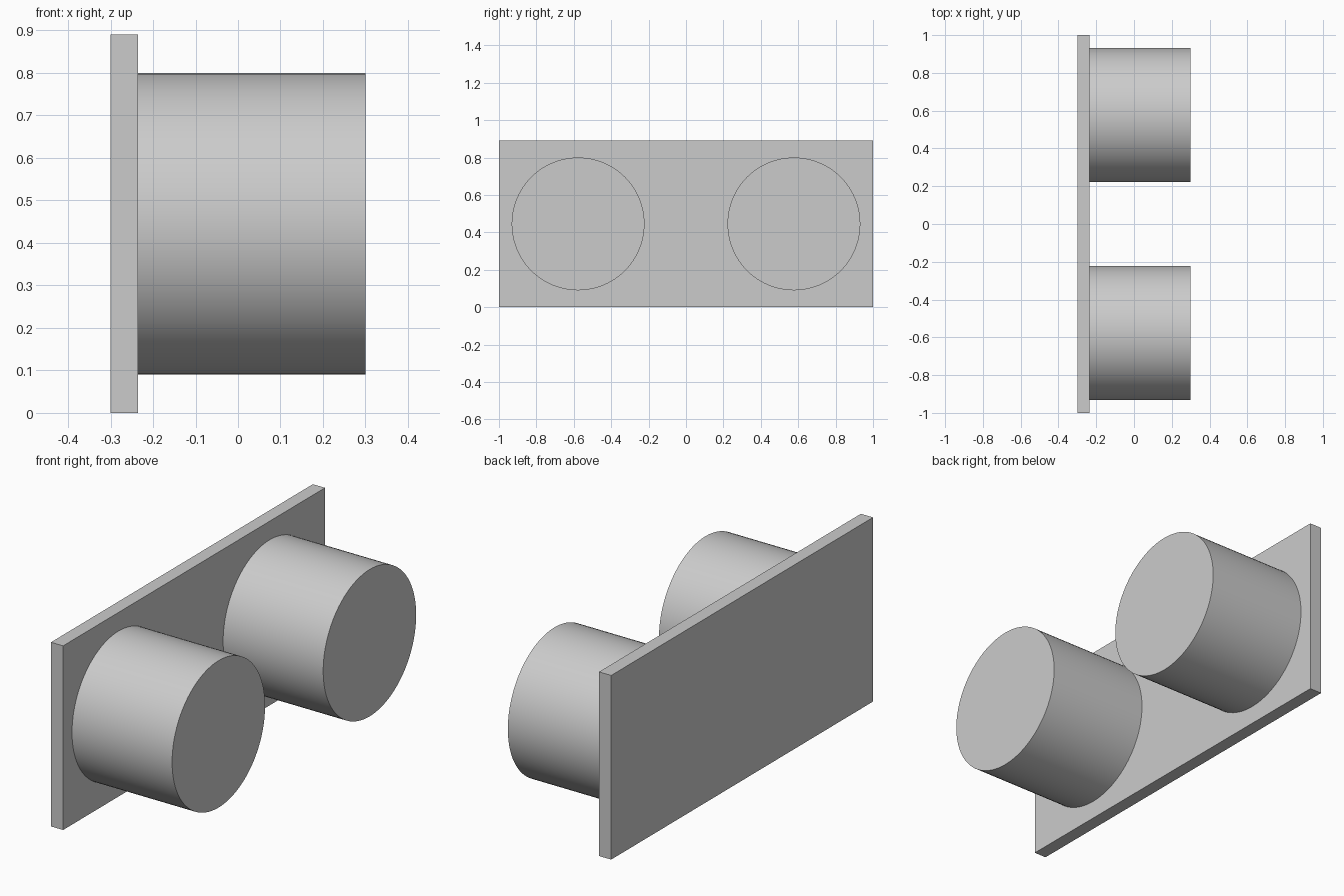
import bpy
import math

cube = bpy.data.objects.get("Cube")
if cube:
    bpy.data.objects.remove(cube, do_unlink=True)

HEIGHT = 0.89
BACK, FACE, TIP = -0.30, -0.235, 0.30
RADIUS = 0.355
SPACING = 0.577

# Single grey finish
grey = bpy.data.materials.new("light_grey")
grey.use_nodes = True
colour = (0.6, 0.6, 0.6, 1)
grey.diffuse_color = colour
grey.node_tree.nodes["Principled BSDF"].inputs["Base Color"].default_value = colour


def finish(name):
    obj = bpy.context.object
    obj.name = name
    obj.data.materials.append(grey)
    bpy.ops.object.transform_apply(location=False, rotation=True, scale=True)
    return obj


# Upright rectangular plate
bpy.ops.mesh.primitive_cube_add(size=1, location=((BACK + FACE) / 2, 0, HEIGHT / 2))
bpy.context.object.scale = (FACE - BACK, 2, HEIGHT)
finish("back_plate")

# Pair of round posts standing out from the plate
for name, side in (("front_post", -1), ("rear_post", 1)):
    bpy.ops.mesh.primitive_cylinder_add(
        vertices=96, radius=RADIUS, depth=TIP - FACE,
        location=((FACE + TIP) / 2, side * SPACING, HEIGHT / 2),
        rotation=(0, math.pi / 2, 0))
    finish(name)
    bpy.ops.object.shade_smooth_by_angle(angle=math.radians(30))
